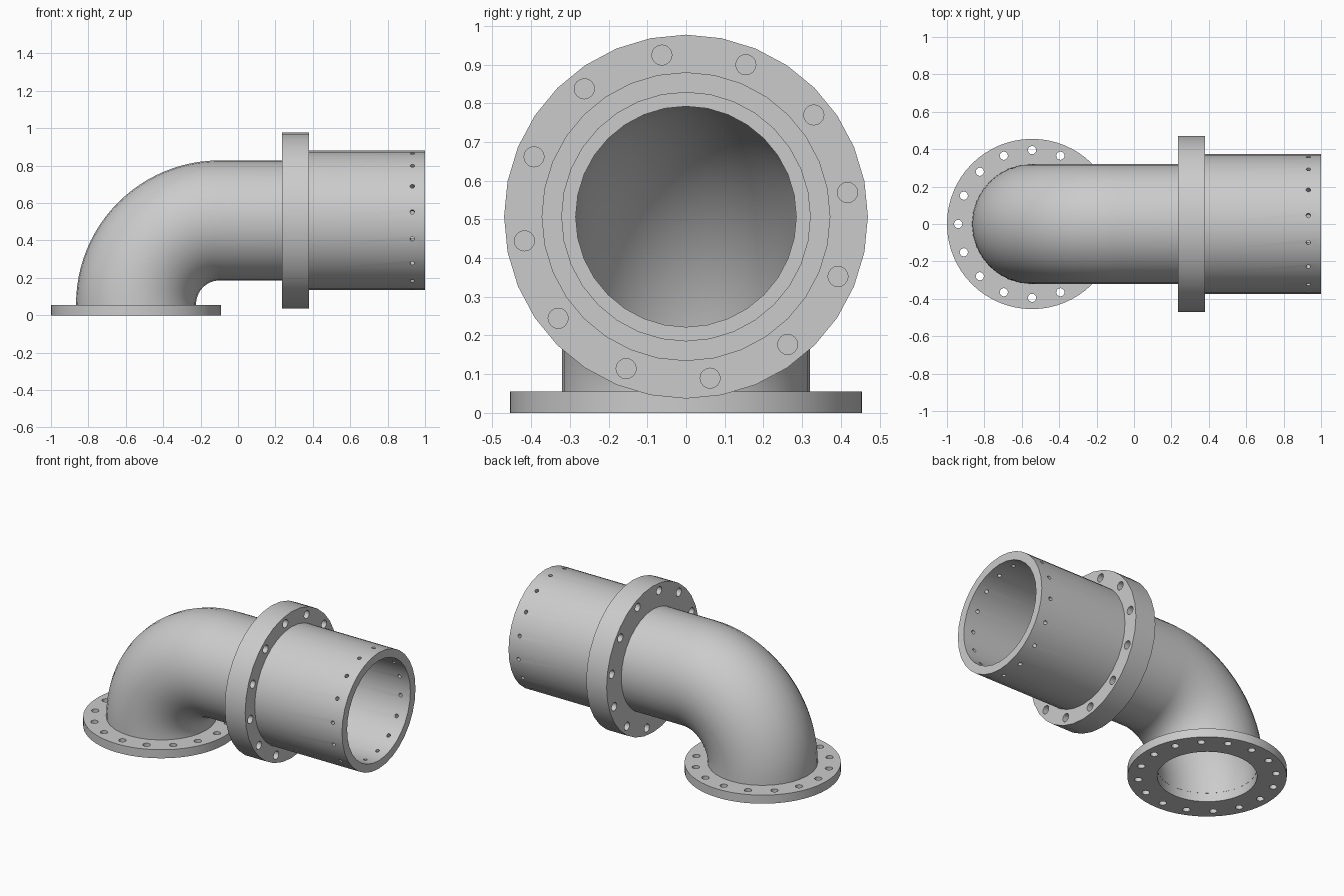
import bpy, bmesh
from math import sin, cos, pi, radians
from mathutils import Vector

if "Cube" in bpy.data.objects:
    bpy.data.objects.remove(bpy.data.objects["Cube"])

AXIS_Z, BASE_X = 0.507, -0.545
OUTER, BORE = 0.321, 0.285

grey = bpy.data.materials.new("cast grey")
grey.use_nodes = True
colour = (0.6, 0.6, 0.6, 1)
grey.diffuse_color = colour
grey.node_tree.nodes["Principled BSDF"].inputs["Base Color"].default_value = colour


def make_object(name, bm):
    bmesh.ops.recalc_face_normals(bm, faces=bm.faces)
    mesh = bpy.data.meshes.new(name)
    bm.to_mesh(mesh)
    bm.free()
    mesh.materials.append(grey)
    obj = bpy.data.objects.new(name, mesh)
    bpy.context.collection.objects.link(obj)
    return obj


def tube(name, path, r_out, r_in, sides=32):
    """Hollow pipe along (centre, side direction) frames lying in the xz plane."""
    bm = bmesh.new()
    sections = [(f, r_out) for f in path] + [(f, r_in) for f in reversed(path)]
    rings = []
    for (centre, side), r in sections:
        rings.append([bm.verts.new(centre + r * (cos(a) * side + sin(a) * Vector((0, 1, 0))))
                      for a in (2 * pi * i / sides for i in range(sides))])
    for k, ring in enumerate(rings):
        after = rings[(k + 1) % len(rings)]
        for i in range(sides):
            j = (i + 1) % sides
            bm.faces.new((ring[i], ring[j], after[j], after[i]))
    return make_object(name, bm)


def drill(obj, holes, radius, sides=16):
    """Cut round holes, each given by its centre, direction and length."""
    bm = bmesh.new()
    for centre, direction, length in holes:
        matrix = direction.to_track_quat('Z', 'Y').to_matrix().to_4x4()
        matrix.translation = centre
        bmesh.ops.create_cone(bm, cap_ends=True, segments=sides, radius1=radius,
                              radius2=radius, depth=length, matrix=matrix)
    cutter = make_object(obj.name + "_cutter", bm)
    mod = obj.modifiers.new("holes", 'BOOLEAN')
    mod.object, mod.operation, mod.solver = cutter, 'DIFFERENCE', 'EXACT'
    bpy.context.view_layer.objects.active = obj
    bpy.ops.object.modifier_apply(modifier=mod.name)
    bpy.data.objects.remove(cutter)


def along_x(x):
    return Vector((x, 0, AXIS_Z)), Vector((0, 0, 1))


def along_z(z):
    return Vector((BASE_X, 0, z)), Vector((-1, 0, 0))


def around_x(x, r, angle):
    return Vector((x, r * cos(angle), AXIS_Z + r * sin(angle)))


# Base plate with through bolt holes
base_flange = tube("base_flange", [along_z(0), along_z(0.055)], 0.455, BORE, 64)
drill(base_flange, [(Vector((BASE_X + 0.395 * cos(a), 0.395 * sin(a), 0.03)), Vector((0, 0, 1)), 0.2)
                    for a in (2 * pi * i / 16 for i in range(16))], 0.022)

# Quarter bend running into the straight neck
bend = AXIS_Z - 0.06
path = [along_z(0.055)]
for i in range(25):
    a = pi / 2 * i / 24
    side = Vector((-cos(a), 0, sin(a)))
    path.append((Vector((BASE_X + bend, 0, 0.06)) + bend * side, side))
path.append(along_x(0.31))
elbow = tube("elbow_pipe", path, OUTER, BORE)

# Thick collar with blind bolt holes on both faces
collar = tube("collar_flange", [along_x(0.235), along_x(0.38)], 0.47, OUTER)
drill(collar, [(around_x(x, 0.422, radians(8.5 + 30 * i)), Vector((1, 0, 0)), 0.12)
               for x in (0.235, 0.38) for i in range(12)], 0.026)

# Wide outlet pipe with radial screw holes near the rim
outlet = tube("outlet_pipe", [along_x(0.38), along_x(1.0)], 0.373, OUTER)
holes = []
for i in range(16):
    a = radians(-7 + 22.5 * i)
    holes.append((around_x(0.932, 0.35, a), Vector((0, cos(a), sin(a))), 0.15))
drill(outlet, holes, 0.012, 12)

# Smooth the round walls, keep the rims sharp
for obj in (base_flange, elbow, collar, outlet):
    bpy.ops.object.select_all(action='DESELECT')
    obj.select_set(True)
    bpy.context.view_layer.objects.active = obj
    bpy.ops.object.shade_smooth_by_angle(angle=radians(35))
